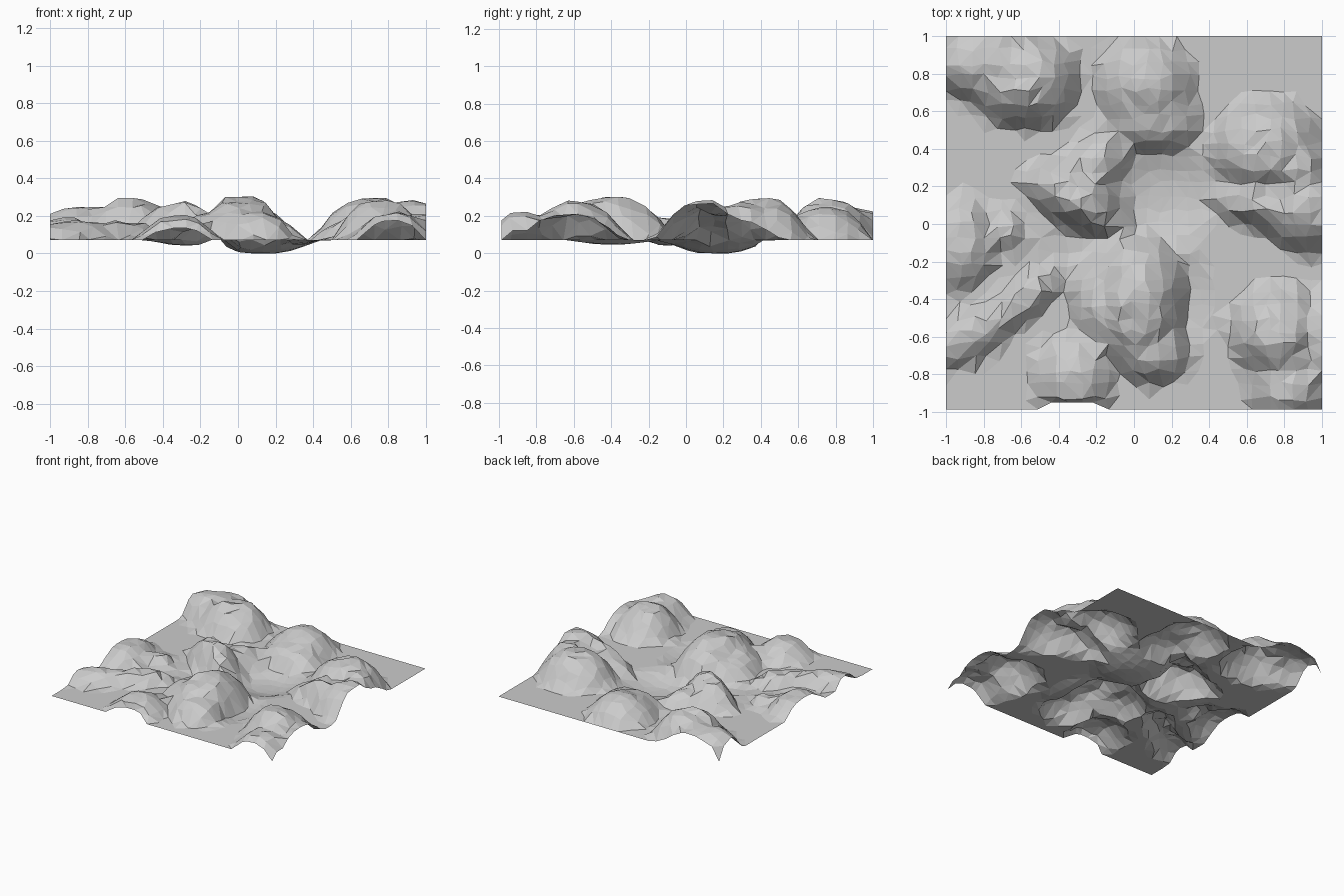
import bpy, bmesh, math, random
from mathutils import Vector, noise

random.seed(4)
cube = bpy.data.objects.get("Cube")
if cube:
    bpy.data.objects.remove(cube)

GROUND = 0.07
CELLS = 28

# Hills: centre x, y, half length, half width, turn in degrees, height
HILLS = [
    (-0.58, 0.77, 0.30, 0.27, -6, 0.225),
    (-0.87, 0.85, 0.24, 0.20, -30, 0.18),
    (-0.74, 0.97, 0.26, 0.18, 0, 0.16),
    (0.06, 0.75, 0.27, 0.25, 0, 0.18),
    (0.10, 0.56, 0.27, 0.17, 0, 0.13),
    (0.71, 0.40, 0.31, 0.28, 0, 0.23),
    (0.87, 0.30, 0.18, 0.24, 0, 0.20),
    (0.78, 0.07, 0.40, 0.13, -14, 0.17),
    (0.93, 0.08, 0.24, 0.25, -20, 0.21),
    (0.76, -0.58, 0.26, 0.27, 0, 0.215),
    (0.82, -0.86, 0.22, 0.24, 0, 0.15),
    (1.00, -0.62, 0.18, 0.28, 0, 0.14),
    (0.02, -0.42, 0.27, 0.38, 0, 0.235),
    (0.10, -0.68, 0.21, 0.18, 0, 0.16),
    (-0.20, -0.42, 0.13, 0.30, 0, 0.13),
    (-0.32, -0.82, 0.23, 0.25, 0, 0.13),
    (-0.30, 0.14, 0.33, 0.17, -28, 0.20),
    (-0.20, 0.32, 0.22, 0.16, 30, 0.12),
    (-0.92, -0.10, 0.18, 0.27, 0, 0.13),
    (-0.68, -0.03, 0.10, 0.13, 40, 0.07),
    (-0.87, -0.59, 0.28, 0.14, 28, 0.11),
    (-0.60, -0.41, 0.27, 0.11, 40, 0.11),
]
# Hollows sunk below the ground, same layout
HOLLOWS = [
    (0.13, 0.16, 0.30, 0.29, 0, 0.075),
    (-0.28, -0.10, 0.20, 0.12, 0, 0.03),
    (0.32, -0.40, 0.10, 0.25, 0, 0.025),
]


def lift(spot, x, y, sharp):
    """Squarish dome; a larger sharp value gives gentler rims."""
    cx, cy, a, b, turn, height = spot
    t = math.radians(turn)
    u = (x - cx) * math.cos(t) + (y - cy) * math.sin(t)
    v = (y - cy) * math.cos(t) - (x - cx) * math.sin(t)
    d = abs(u / a) ** 2.3 + abs(v / b) ** 2.3
    return height * max(0.0, 1 - d) ** sharp


def terrain_height(x, y):
    up = max(lift(s, x, y, 1.0) for s in HILLS)
    down = max(lift(s, x, y, 1.2) for s in HOLLOWS)
    rough = noise.noise(Vector((x * 7, y * 7, 2))) * 0.15 + random.uniform(-0.04, 0.04)
    up *= 1 + min(rough, 0.06)
    return max(0.0, GROUND + up * (1 - min(1, down * 12)) - down)


# Irregular triangulated sheet
bm = bmesh.new()
step = 2 / CELLS
rows = []
for j in range(CELLS + 1):
    row = []
    for i in range(CELLS + 1):
        x, y = -1 + i * step, -1 + j * step
        if 0 < i < CELLS:
            x += random.uniform(-0.25, 0.25) * step
        if 0 < j < CELLS:
            y += random.uniform(-0.25, 0.25) * step
        corner = i in (0, CELLS) and j in (0, CELLS)
        z = GROUND if corner else terrain_height(x, y)
        # Front rim is drawn slightly inwards, more so below the small front hill
        if j == 0:
            y += 0.05 if -0.48 < x < -0.18 else 0.013
        row.append(bm.verts.new((x, y, z)))
    rows.append(row)
for j in range(CELLS):
    for i in range(CELLS):
        a, b = rows[j][i], rows[j][i + 1]
        c, d = rows[j + 1][i + 1], rows[j + 1][i]
        # Split each cell along the flatter diagonal
        if abs(a.co.z - c.co.z) < abs(b.co.z - d.co.z):
            tris = ((a, b, c), (a, c, d))
        else:
            tris = ((a, b, d), (b, c, d))
        for tri in tris:
            bm.faces.new(tri)

mesh = bpy.data.meshes.new("terrain")
bm.to_mesh(mesh)
bm.free()
terrain = bpy.data.objects.new("terrain", mesh)
bpy.context.collection.objects.link(terrain)

# Plain stone colour
stone = bpy.data.materials.new("light_grey_stone")
stone.use_nodes = True
colour = (0.6, 0.6, 0.6, 1)
stone.diffuse_color = colour
stone.node_tree.nodes["Principled BSDF"].inputs["Base Color"].default_value = colour
mesh.materials.append(stone)
